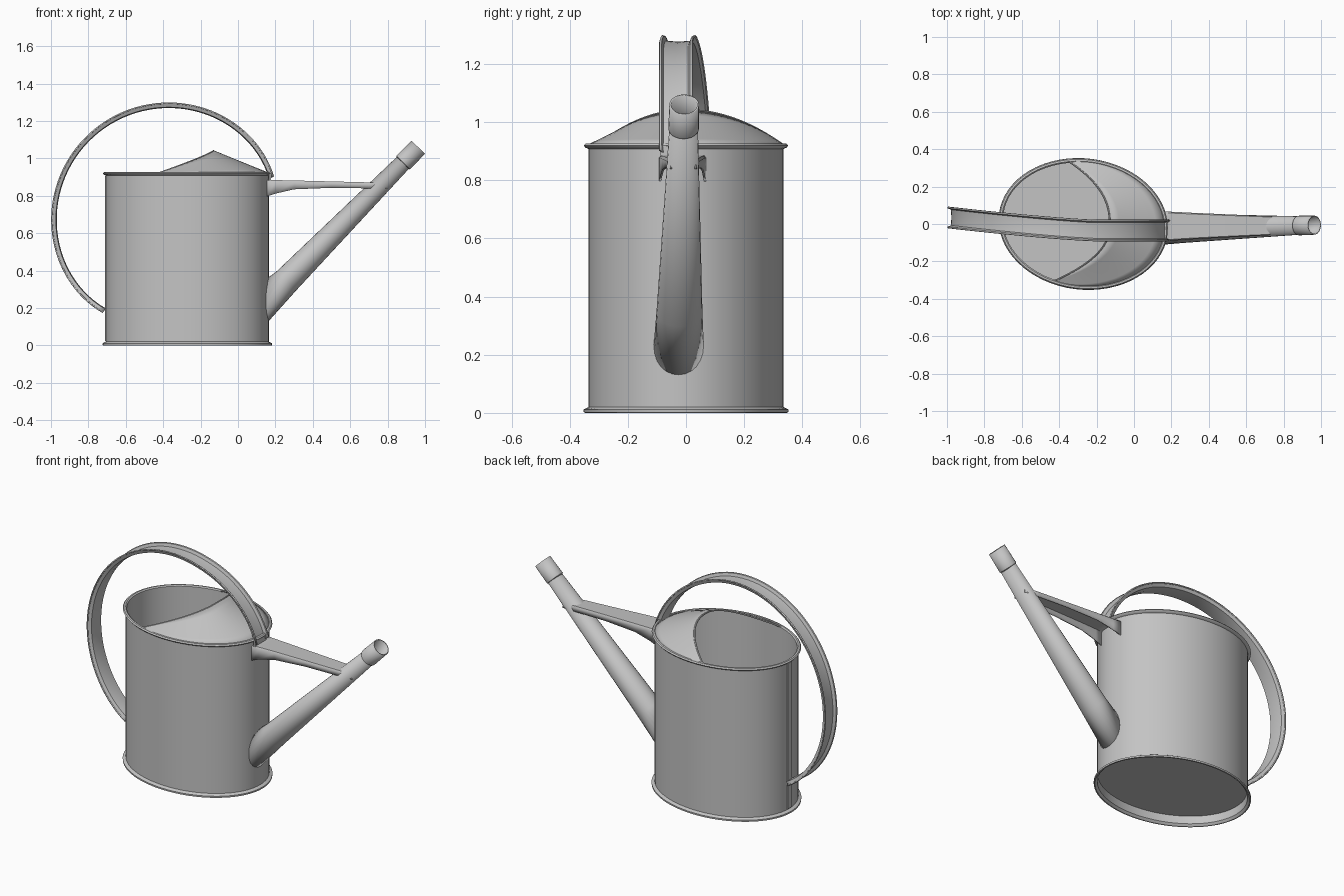
import bpy, bmesh, math
from mathutils import Vector

cube = bpy.data.objects.get("Cube")
if cube:
    bpy.data.objects.remove(cube, do_unlink=True)

GREY = (0.55, 0.55, 0.55, 1)
metal = bpy.data.materials.new("galvanised grey")
metal.use_nodes = True
metal.diffuse_color = GREY
bsdf = metal.node_tree.nodes["Principled BSDF"]
bsdf.inputs["Base Color"].default_value = GREY
bsdf.inputs["Roughness"].default_value = 0.6

CX, RX, RY, TOP = -0.271, 0.436, 0.335, 0.92
SKEW = -0.022  # the oval sits slightly askew


def loft(name, rows, closed=True, caps=False, thickness=0.0, angle=40):
    """Skin a list of point rows into a smooth-shaded part."""
    bm = bmesh.new()
    grid = [[bm.verts.new(p) for p in row] for row in rows]
    n = len(rows[0])
    for a, b in zip(grid, grid[1:]):
        for i in range(n if closed else n - 1):
            j = (i + 1) % n
            bm.faces.new((a[i], a[j], b[j], b[i]))
    if caps:
        bm.faces.new(grid[0])
        bm.faces.new(grid[-1])
    bmesh.ops.remove_doubles(bm, verts=bm.verts, dist=0.0005)
    bmesh.ops.recalc_face_normals(bm, faces=bm.faces)
    mesh = bpy.data.meshes.new(name)
    bm.to_mesh(mesh)
    bm.free()
    mesh.materials.append(metal)
    ob = bpy.data.objects.new(name, mesh)
    bpy.context.collection.objects.link(ob)
    bpy.ops.object.select_all(action='DESELECT')
    ob.select_set(True)
    bpy.context.view_layer.objects.active = ob
    bpy.ops.object.shade_smooth_by_angle(angle=math.radians(angle))
    if thickness:
        mod = ob.modifiers.new("sheet thickness", 'SOLIDIFY')
        mod.thickness = thickness
        mod.offset = 0
    return ob


def oval_point(a, offset, z):
    return Vector((CX + (RX + offset) * math.cos(a),
                   (RY + offset) * math.sin(a) + SKEW * math.cos(a), z))


def oval(offset, z, n=64):
    return [oval_point(2 * math.pi * i / n, offset, z) for i in range(n)]


def ring(centre, u, v, n=24):
    return [centre + u * math.cos(a) + v * math.sin(a)
            for a in (2 * math.pi * i / n for i in range(n))]


# Oval body: recessed base, foot flange, wall, rolled rim, inner wall and floor
profile = [(-0.005, 0.058), (-0.003, 0.012), (0.009, 0), (0.016, 0.001), (0.017, 0.011),
           (0.009, 0.016), (0, 0.02), (0, 0.908), (0.01, 0.912), (0.016, 0.919),
           (0.01, 0.926), (0, 0.927), (-0.007, 0.921), (-0.007, 0.066)]
loft("body", [oval(o, z) for o, z in profile], caps=True)

# Half cover rising from the rim to a rounded, arched free edge
STEPS = 32
a_front, a_back = math.radians(-111), math.radians(100)
free_edge, rim_edge = [], []
for i in range(STEPS + 1):
    t = 2 * i / STEPS - 1
    corner = oval_point(a_back if t > 0 else a_front, 0, TOP)
    free_edge.append(Vector((-0.13 + (corner.x + 0.13) * abs(t) ** 2.3,
                             corner.y * abs(t), TOP + 0.12 * (1 - t * t))))
    rim_edge.append(oval_point(a_front + (a_back - a_front) * i / STEPS, 0, TOP))
loft("half_cover", [[a.lerp(b, k / 6) for a, b in zip(free_edge, rim_edge)]
                    for k in range(7)], closed=False, thickness=0.006)

# Rolled bead along the free edge of the cover
bead = []
for i, p in enumerate(free_edge):
    d = (free_edge[min(i + 1, STEPS)] - free_edge[max(i - 1, 0)]).normalized()
    u = d.cross(Vector((0, 0, 1))).normalized()
    bead.append(ring(p, u * 0.005, d.cross(u) * 0.005, 8))
loft("cover_bead", bead, caps=True)

# Hooped handle: a shallow channel with flanges facing outwards, bending sideways
channel = [(-0.057, 0.023), (-0.051, 0.021), (-0.044, 0.004), (0, 0),
           (0.044, 0.004), (0.051, 0.021), (0.057, 0.023)]
rows = []
for i in range(61):
    f = i / 60
    a = math.radians(22.5 + 212 * f)
    r = 0.603 - 0.02 * abs(2 * f - 1) ** 6
    x, z = -0.37 + r * math.cos(a), 0.67 + r * math.sin(a)
    y = -0.035 + 0.073 * max(0, (-0.2 - x) / 0.8) ** 1.3
    rows.append([Vector((x + h * math.cos(a), y + w, z + h * math.sin(a)))
                 for w, h in channel])
loft("handle", rows, closed=False, thickness=0.007)

# Tapered spout, its root cut flush with the body wall
Y, Z = Vector((0, 1, 0)), Vector((0, 0, 1))
root, mouth = Vector((0.15, -0.025, 0.235)), Vector((0.89, -0.008, 0.985))
axis = (mouth - root).normalized()
up = Y.cross(axis).normalized()
low = root.lerp(mouth, 0.15)
loft("spout", [ring(root, Y * 0.083, Z * -0.116),
               ring(low, Y * 0.076, up * 0.07),
               ring(mouth, Y * 0.046, up * 0.042)], thickness=0.006)

# Open collar on the spout tip
tip = mouth + axis * 0.105
loft("spout_collar", [ring(mouth - axis * 0.012, Y * 0.044, up * 0.044),
                      ring(mouth - axis * 0.008, Y * 0.05, up * 0.049),
                      ring(tip, Y * 0.048, up * 0.047)], thickness=0.006)

# Brace between body and spout: inverted channel, open underneath
rows = []
for x, top, bottom, half, y in [(0.15, 0.882, 0.795, 0.078, -0.012),
                                (0.2, 0.881, 0.812, 0.074, -0.012),
                                (0.3, 0.879, 0.835, 0.068, -0.011),
                                (0.5, 0.874, 0.843, 0.058, -0.01),
                                (0.7, 0.869, 0.84, 0.049, -0.009),
                                (0.8, 0.866, 0.838, 0.042, -0.009)]:
    rows.append([Vector((x, y + s * half, z)) for s, z in
                 [(-1, bottom), (-1, top - 0.006), (-0.93, top),
                  (0.93, top), (1, top - 0.006), (1, bottom)]])
loft("spout_brace", rows, closed=False, thickness=0.007)


def plate(name, x, y, z, sx, sy, sz):
    rows = [[Vector((x + a * sx / 2, y + b * sy / 2, z + c * sz / 2))
             for a, b in [(-1, -1), (1, -1), (1, 1), (-1, 1)]] for c in (-1, 1)]
    return loft(name, rows, caps=True)


# Folded seam down the back end, handle tab at the spout end
plate("body_seam", CX - RX, -SKEW, 0.465, 0.009, 0.035, 0.88)
plate("front_handle_tab", CX + RX + 0.006, -0.035, 0.9, 0.01, 0.11, 0.04)
